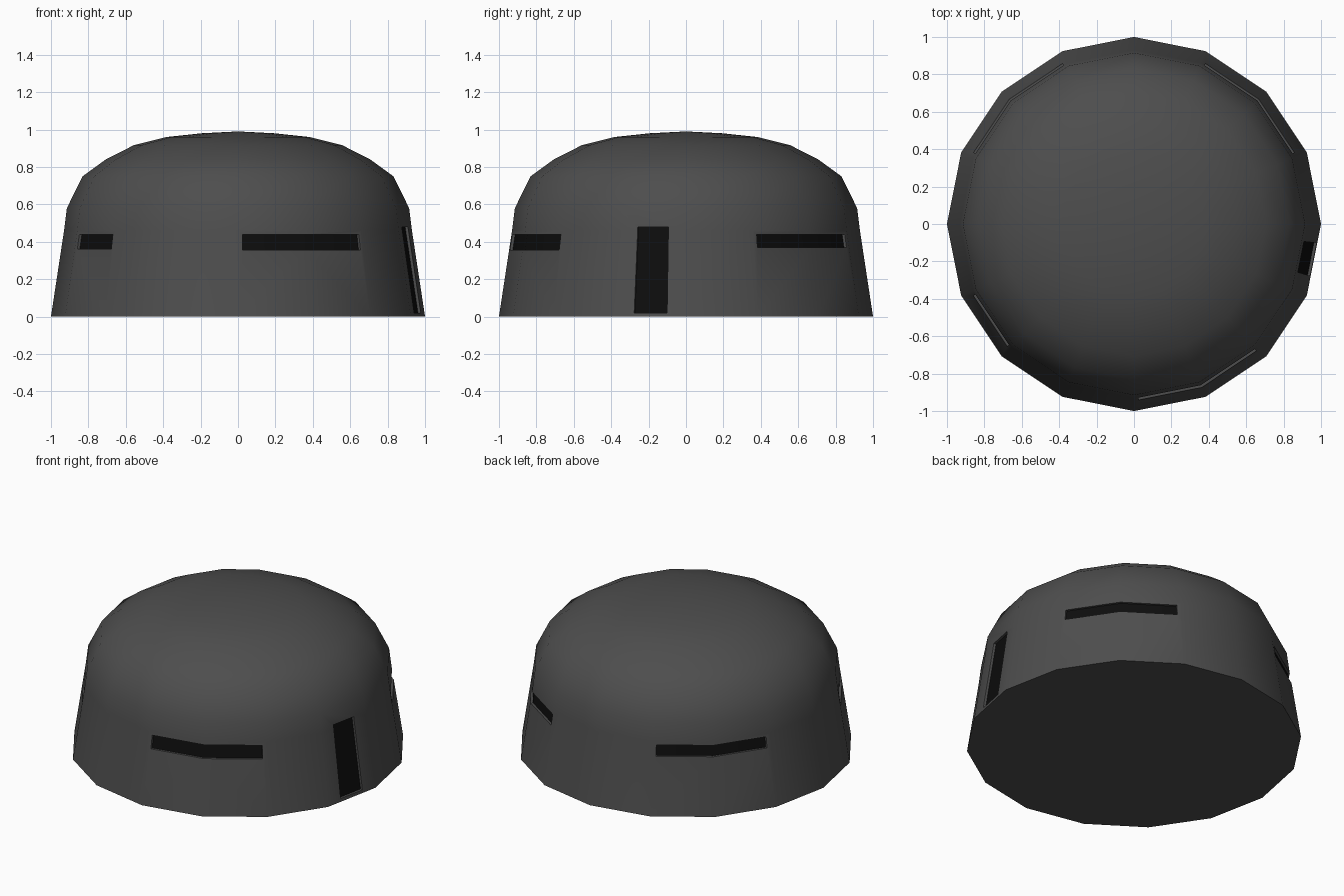
import bpy, bmesh, math
from mathutils import Vector

if "Cube" in bpy.data.objects:
    bpy.data.objects.remove(bpy.data.objects["Cube"])

SIDES = 16
PROFILE = [(1, 0), (0.93, 0.46), (0.915, 0.58), (0.831, 0.75), (0.707, 0.84),
           (0.556, 0.917), (0.383, 0.96), (0.195, 0.98)]


def material(name, v):
    m = bpy.data.materials.new(name)
    m.diffuse_color = (v, v, v, 1)
    m.use_nodes = True
    m.node_tree.nodes["Principled BSDF"].inputs["Base Color"].default_value = m.diffuse_color
    return m


shell_mat = material("dark_grey", 0.075)
black_mat = material("black", 0.004)


def finish(name, bm):
    bmesh.ops.recalc_face_normals(bm, faces=bm.faces)
    me = bpy.data.meshes.new(name)
    bm.to_mesh(me)
    bm.free()
    me.materials.append(shell_mat)
    me.materials.append(black_mat)
    ob = bpy.data.objects.new(name, me)
    bpy.context.collection.objects.link(ob)
    return ob


# Faceted dome with a flat underside
bm = bmesh.new()
rings = [[bm.verts.new((r * math.cos(k * math.tau / SIDES),
                        r * math.sin(k * math.tau / SIDES), z))
          for k in range(SIDES)] for r, z in PROFILE]
for a, b in zip(rings, rings[1:]):
    for k in range(SIDES):
        n = (k + 1) % SIDES
        bm.faces.new((a[k], a[n], b[n], b[k]))
top = bm.verts.new((0, 0, 0.99))
for k in range(SIDES):
    bm.faces.new((rings[-1][k], rings[-1][(k + 1) % SIDES], top))
bm.faces.new(rings[0])
dome = finish("bunker_dome", bm)


def wall_point(deg, z, offset):
    """Point on the sloped faceted wall, pushed outward by offset."""
    step = 360 / SIDES
    middle = (math.floor(deg / step) + 0.5) * step
    r = (1 - 0.07 * z / 0.46 + offset) * math.cos(math.radians(step / 2))
    r /= math.cos(math.radians(deg - middle))
    a = math.radians(deg)
    return Vector((r * math.cos(a), r * math.sin(a), z))


def recess(name, degs, z0, z1, depth):
    """Cut a shallow opening with a black back panel into the dome."""
    bm = bmesh.new()
    cols = [[bm.verts.new(wall_point(d, z, o)) for z, o in
             ((z0, -depth), (z1, -depth), (z1, 0.1), (z0, 0.1))] for d in degs]
    for a, b in zip(cols, cols[1:]):
        for i in range(4):
            j = (i + 1) % 4
            f = bm.faces.new((a[i], a[j], b[j], b[i]))
            f.material_index = 1 if i == 0 else 0
    bm.faces.new(cols[0])
    bm.faces.new(cols[-1])
    cutter = finish(name, bm)
    cutter.hide_render = True
    mod = dome.modifiers.new(name, 'BOOLEAN')
    mod.object = cutter
    mod.operation = 'DIFFERENCE'
    mod.solver = 'EXACT'
    bpy.context.view_layer.objects.active = dome
    bpy.ops.object.modifier_apply(modifier=name)
    bpy.data.objects.remove(cutter)


# Viewing slits and the doorway
recess("front_slit", (-88.5, -67.5, -46), 0.355, 0.44, 0.015)
recess("back_right_slit", (24, 45, 66), 0.37, 0.44, 0.015)
recess("back_left_slit", (114, 135, 156), 0.37, 0.44, 0.015)
recess("front_left_slit", (204, 224), 0.36, 0.44, 0.015)
recess("doorway", (-16.4, -5.9), 0.02, 0.48, 0.015)

# Smooth shading, sharp at the base and the openings
for o in bpy.context.selected_objects:
    o.select_set(False)
dome.select_set(True)
bpy.context.view_layer.objects.active = dome
bpy.ops.object.shade_smooth_by_angle(angle=math.radians(40))
